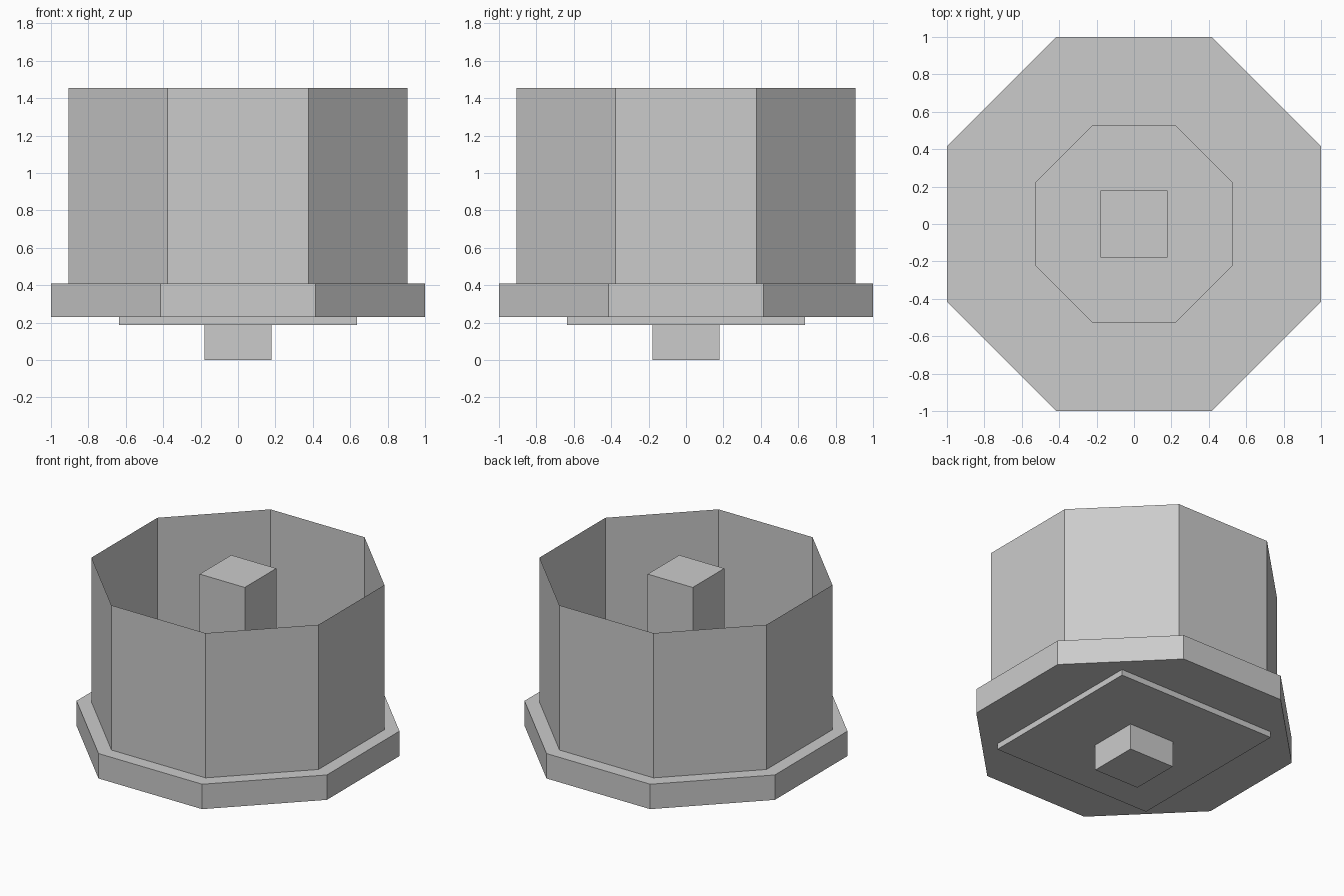
import bpy
import math

if "Cube" in bpy.data.objects:
    bpy.data.objects.remove(bpy.data.objects["Cube"])


def prism(name, sides, half_width, z0, z1, caps=True):
    """Upright prism with flat sides facing the axes; half_width is centre to flat."""
    bpy.ops.mesh.primitive_cylinder_add(
        vertices=sides,
        radius=half_width / math.cos(math.pi / sides),
        depth=z1 - z0,
        end_fill_type='NGON' if caps else 'NOTHING',
        location=(0, 0, (z0 + z1) / 2),
        rotation=(0, 0, math.pi / sides),
    )
    obj = bpy.context.object
    obj.name = obj.data.name = name
    bpy.ops.object.transform_apply(location=False, rotation=True, scale=False)
    return obj


# Square post running through the whole model
prism("centre_post", 4, 0.18, 0.0, 1.455)

# Square plate under the base
prism("under_plate", 4, 0.635, 0.188, 0.23)

# Octagonal base slab
prism("base", 8, 1.0, 0.23, 0.41)

# Low octagonal step on the floor around the post
prism("floor_step", 8, 0.53, 0.41, 0.46)

# Paper-thin octagonal wall, open at the top
prism("wall", 8, 0.907, 0.41, 1.455, caps=False)
